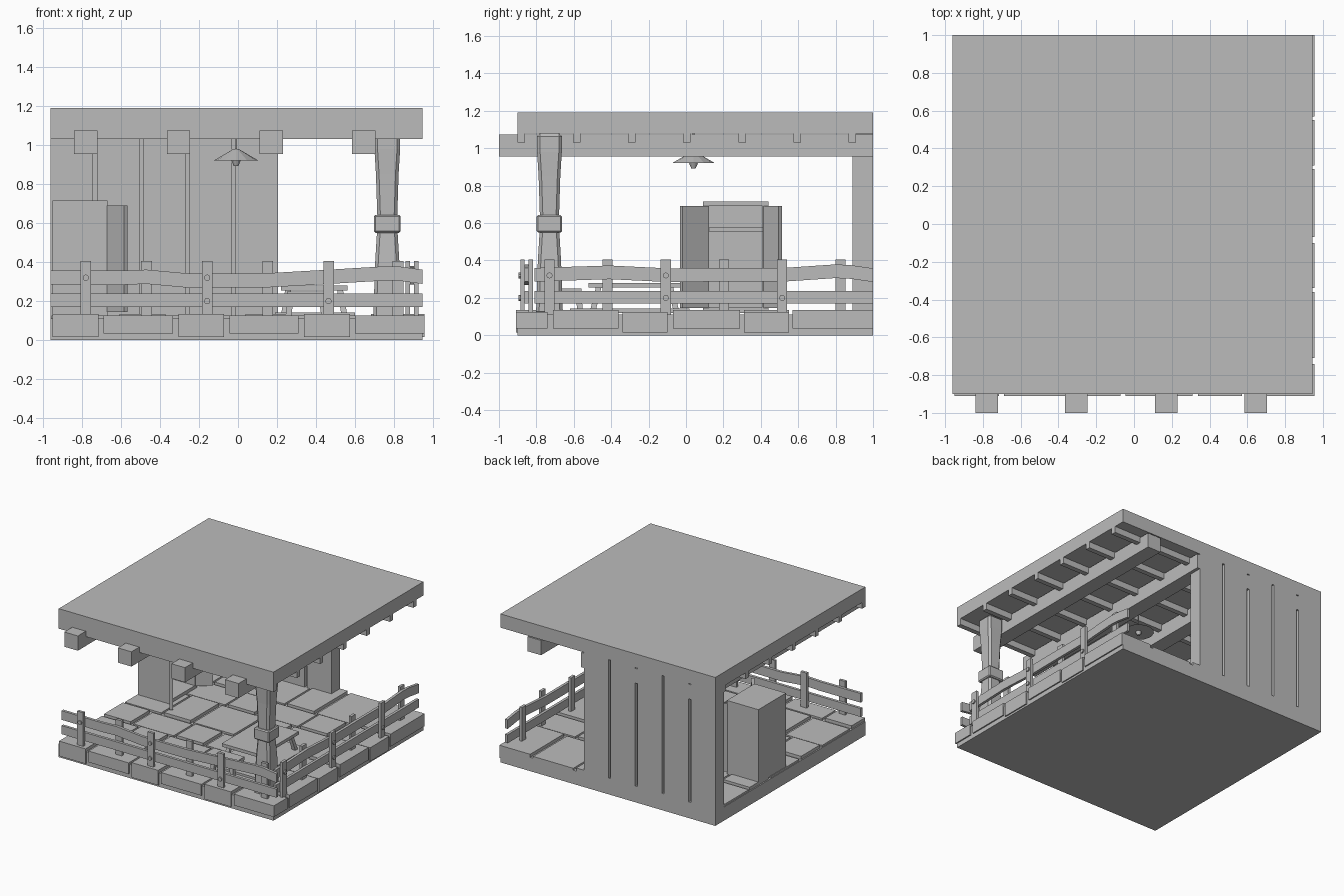
import bpy, bmesh, math
from mathutils import Vector

if "Cube" in bpy.data.objects:
    bpy.data.objects.remove(bpy.data.objects["Cube"], do_unlink=True)

grey = bpy.data.materials.new("plain_grey")
grey.use_nodes = True
GREY = (0.5, 0.5, 0.5, 1)
grey.diffuse_color = GREY
grey.node_tree.nodes["Principled BSDF"].inputs["Base Color"].default_value = GREY


def finish(name, bm):
    bmesh.ops.recalc_face_normals(bm, faces=bm.faces)
    mesh = bpy.data.meshes.new(name)
    bm.to_mesh(mesh)
    bm.free()
    mesh.materials.append(grey)
    obj = bpy.data.objects.new(name, mesh)
    bpy.context.collection.objects.link(obj)
    return obj


def add_box(bm, x, y, z):
    """Add a box given three (min, max) ranges."""
    verts = bmesh.ops.create_cube(bm, size=1)["verts"]
    for v in verts:
        v.co = Vector([(a + b) / 2 + c * (b - a) for (a, b), c in zip((x, y, z), v.co)])


def boxes(name, ranges):
    bm = bmesh.new()
    for r in ranges:
        add_box(bm, *r)
    return finish(name, bm)


def loft(name, rings):
    """Skin a list of equally sized point rings and cap both ends."""
    bm = bmesh.new()
    loops = [[bm.verts.new(p) for p in ring] for ring in rings]
    n = len(loops[0])
    for a, b in zip(loops, loops[1:]):
        for i in range(n):
            j = (i + 1) % n
            bm.faces.new((a[i], a[j], b[j], b[i]))
    bm.faces.new(loops[0])
    bm.faces.new(loops[-1])
    return finish(name, bm)


def square(cx, cy, z, h):
    return [(cx + sx * h, cy + sy * h, z) for sx, sy in ((-1, -1), (1, -1), (1, 1), (-1, 1))]


L, R, F, B = -0.96, 0.945, -0.9, 1.0

# Floor slab and staggered paving
boxes("floor_slab", [((L, R), (F, B), (0, 0.11))])
rows = [(-0.91, -0.74), (-0.71, -0.36), (-0.34, -0.1), (-0.07, 0.29), (0.31, 0.55), (0.57, B)]
paving = []
for i, row in enumerate(rows):
    x = -0.95 - (0.3 if i % 2 else 0)
    wide = False
    while x < 0.93:
        length = 0.355 if wide else 0.235
        x0, x1 = max(x, -0.955), min(x + length, 0.955)
        if x1 > 0.85:
            x1 = 0.955
        if x1 - x0 > 0.03:
            edge = i == 0 or x1 > 0.95
            low = (0.035 if (wide if i == 0 else i % 2) else 0.015) if edge else 0.1
            paving.append(((x0, x1), row, (low, 0.125 if wide else 0.135)))
        if x1 > 0.95:
            break
        x += length + 0.027
        wide = not wide
boxes("paving", paving)

# Roof with battens and long beams
boxes("roof_slab", [((L, R), (F, B), (1.08, 1.19))])
boxes("roof_battens", [((L, R), (F + 0.295 * i, F + 0.04 + 0.295 * i), (1.03, 1.085)) for i in range(7)])
boxes("roof_beams", [((x - 0.06, x + 0.06), (-1, B), (0.955, 1.073)) for x in (-0.78, -0.305, 0.17, 0.645)])

# Back wall of upright planks over a thin core
boxes("wall_planks", [((L + 0.237 * i, L + 0.237 * i + 0.217), (0.89, B), (0.1, 1.08)) for i in range(5)])
boxes("wall_core", [((L, 0.2), (0.93, 0.96), (0.1, 1.08))])
boxes("wall_sill", [((L, 0.205), (0.94, B), (0, 0.13))])

# Waisted corner pillar with a collar
pillar = loft("pillar", [square(0.765, -0.73, z, h) for z, h in
                         ((0.11, 0.072), (0.4, 0.062), (0.6, 0.05), (0.85, 0.058), (0.98, 0.066), (1.08, 0.066))])
collar = boxes("pillar_collar", [((0.697, 0.833), (-0.798, -0.662), (0.55, 0.642))])
for obj, width in ((pillar, 0.016), (collar, 0.008)):
    mod = obj.modifiers.new("chamfer", "BEVEL")
    mod.width = width
    mod.segments = 1


# Railings: position along the side, distance inward from its outer face
def on_front(u, d, z):
    return (u, -0.885 + d, z)


def on_right(u, d, z):
    return (0.925 - d, u, z)


def railing(side, place, start, end, first, upper_line):
    def bar(name, line, height):
        loft(name, [[place(u, d, z + dz) for d, dz in ((0.022, 0), (0.044, 0), (0.044, height), (0.022, height))]
                    for u, z in line])
    bar(side + "_upper_rail", upper_line, 0.073)
    bar(side + "_lower_rail", [(start, 0.17), (end, 0.17)], 0.068)
    posts, bm = [], bmesh.new()
    for i in range(6):
        u = first + 0.311 * i
        if side == "front" and i == 5:
            u = 0.82
        d = 0.044 if i % 2 else 0
        a, b = place(u - 0.027, d, 0.11), place(u + 0.027, d + 0.022, 0.405)
        posts.append([tuple(sorted(p)) for p in zip(a, b)])
        # Round bolt heads on the outer posts
        for z in ((), (0.32,), (0.2, 0.32), (0.2,))[0 if i % 2 else i // 2 + 1]:
            verts = bmesh.ops.create_cone(bm, segments=10, radius1=0.016, radius2=0.016,
                                          depth=0.02, cap_ends=True)["verts"]
            for v in verts:
                v.co = place(u + v.co.x, v.co.z, z + v.co.y)
    boxes(side + "_rail_posts", posts)
    finish(side + "_rail_bolts", bm)


railing("front", on_front, L, R, -0.78,
        [(L, 0.285), (-0.6, 0.283), (-0.47, 0.288), (-0.25, 0.268), (0.15, 0.27),
         (0.45, 0.287), (0.75, 0.305), (0.82, 0.305), (R, 0.288)])
railing("right", on_right, -0.81, B, -0.73,
        [(-0.81, 0.287), (-0.41, 0.3), (-0.1, 0.285), (0.21, 0.287), (0.52, 0.287),
         (0.8, 0.306), (0.88, 0.302), (B, 0.285)])

# Open cabinet with a shelf and two swung doors
boxes("cabinet", [((-0.95, -0.91), (0.09, 0.44), (0.12, 0.715)),
                  ((-0.95, -0.67), (0.09, 0.12), (0.12, 0.715)),
                  ((-0.95, -0.67), (0.41, 0.44), (0.12, 0.715)),
                  ((-0.95, -0.67), (0.09, 0.44), (0.69, 0.715)),
                  ((-0.95, -0.67), (0.09, 0.44), (0.12, 0.15)),
                  ((-0.92, -0.69), (0.11, 0.42), (0.555, 0.575))])
for side, (ya, yb) in (("front", (0.115, -0.025)), ("back", (0.425, 0.505))):
    a, b = Vector((-0.675, ya, 0)), Vector((-0.575, yb, 0))
    n = (b - a).cross(Vector((0, 0, 1))).normalized() * 0.012
    loft("cabinet_door_" + side, [[p + Vector((0, 0, z)) for p in (a - n, b - n, b + n, a + n)]
                                  for z in (0.145, 0.69)])

# Hanging lamp: cord, shade and bulb
bm = bmesh.new()
for r1, r2, low, high in ((0.115, 0.012, 0.92, 0.98), (0.005, 0.005, 0.97, 1.08), (0.012, 0.026, 0.893, 0.925)):
    verts = bmesh.ops.create_cone(bm, segments=12, radius1=r1, radius2=r2, depth=high - low, cap_ends=True)["verts"]
    bmesh.ops.translate(bm, verts=verts, vec=(-0.01, 0.04, (low + high) / 2))
finish("hanging_lamp", bm)


# Low table and stool with splayed legs
def low_seat(name, x, y, top):
    boxes(name + "_top", [(x, y, (top - 0.025, top))])
    cx, cy = sum(x) / 2, sum(y) / 2
    for i, (px, py) in enumerate((px, py) for px in x for py in y):
        rings = []
        for z, k in ((0.12, 0.92), (top - 0.02, 0.78)):
            rings.append(square(cx + (px - cx) * k, cy + (py - cy) * k, z, 0.015))
        loft(name + "_leg_%d" % i, rings)


low_seat("table", (0.22, 0.56), (-0.52, -0.03), 0.28)
low_seat("stool", (0.25, 0.45), (-0.7, -0.56), 0.25)
boxes("floor_mat", [((0.19, 0.6), (-0.62, 0.02), (0.12, 0.142))])
